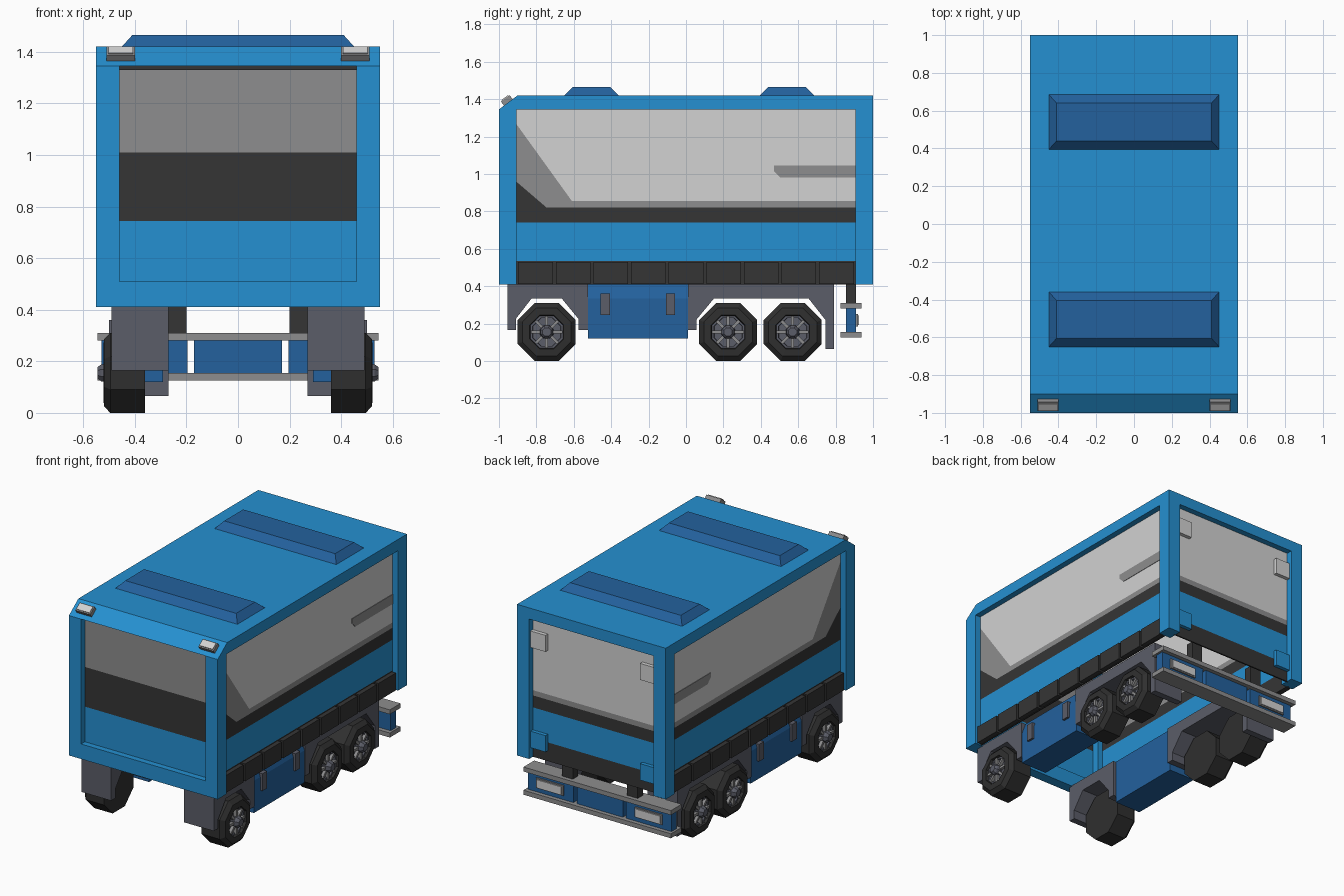
import bpy, bmesh, math
from mathutils import Matrix, Vector

if "Cube" in bpy.data.objects:
    bpy.data.objects.remove(bpy.data.objects["Cube"])


def material(name, rgb):
    m = bpy.data.materials.new(name)
    lin = [(c / 255 / 12.92) if c < 11 else ((c / 255 + 0.055) / 1.055) ** 2.4 for c in rgb]
    m.diffuse_color = (*lin, 1)
    m.use_nodes = True
    m.node_tree.nodes["Principled BSDF"].inputs["Base Color"].default_value = m.diffuse_color
    return m


BLUE = material("bright blue", (37, 144, 209))
NAVY = material("deep blue", (35, 97, 157))
LIGHT = material("light grey", (210, 210, 210))
MID = material("mid grey", (141, 141, 142))
DARK = material("charcoal", (53, 53, 53))
TYRE = material("tyre black", (47, 47, 47))
SLATE = material("slate grey", (91, 93, 104))


def finish(name, bm, mat):
    bmesh.ops.recalc_face_normals(bm, faces=bm.faces)
    me = bpy.data.meshes.new(name)
    bm.to_mesh(me)
    bm.free()
    me.materials.append(mat)
    ob = bpy.data.objects.new(name, me)
    bpy.context.collection.objects.link(ob)
    return ob


def prism(name, pts, axis, a, b, mat):
    """Extrude a profile from a to b: axis x takes (y,z), y takes (x,z)."""
    bm = bmesh.new()

    def put(p, t):
        return (t, p[0], p[1]) if axis == 'x' else (p[0], t, p[1])
    lo = [bm.verts.new(put(p, a)) for p in pts]
    hi = [bm.verts.new(put(p, b)) for p in pts]
    bm.faces.new(lo)
    bm.faces.new(hi)
    for i in range(len(pts)):
        j = (i + 1) % len(pts)
        bm.faces.new((lo[i], lo[j], hi[j], hi[i]))
    return finish(name, bm, mat)


def box(name, x0, x1, y0, y1, z0, z1, mat):
    return prism(name, [(y0, z0), (y1, z0), (y1, z1), (y0, z1)], 'x', x0, x1, mat)


def lathe(name, prof, y, z, s, mat, n=8):
    """Spin an (x, radius) outline round a wheel axle; the outline is closed at both ends."""
    bm = bmesh.new()
    rings = []
    for x, r in prof:
        rings.append([bm.verts.new((s * x, y + r * math.cos((k + .5) * math.tau / n),
                                    z + r * math.sin((k + .5) * math.tau / n))) for k in range(n)])
    for p, q in zip(rings, rings[1:]):
        for k in range(n):
            j = (k + 1) % n
            bm.faces.new((p[k], p[j], q[j], q[k]))
    bm.faces.new(rings[0])
    bm.faces.new(rings[-1])
    return finish(name, bm, mat)


# roof with sloped front edge
prism("roof", [(-1, 1.345), (-.9, 1.42), (1, 1.42), (1, 1.345)], 'x', -.55, .55, BLUE)

# raised roof hatches
for y in (-.505, .54):
    bm = bmesh.new()
    bmesh.ops.create_cube(bm, size=1)
    for v in bm.verts:
        top = v.co.z > 0
        v.co = (math.copysign(.41 if top else .455, v.co.x),
                y + math.copysign(.1 if top else .15, v.co.y), 1.465 if top else 1.415)
    finish("roof_hatch", bm, NAVY)

# front sill and wall panels
box("front_sill", -.46, .46, -1, -.93, .41, .51, BLUE)
for name, z0, z1, mat in (("front_lower", .49, .745, BLUE), ("front_band", .745, 1.01, DARK),
                          ("front_window", 1.01, 1.345, MID)):
    box(name, -.47, .47, -.96, -.95, z0, z1, mat)
box("front_top_trim", -.46, .46, -.966, -.958, 1.33, 1.345, DARK)

# rear wall panels
for name, z0, z1, mat in (("rear_skirt", .41, .535, DARK), ("rear_lower", .535, .74, BLUE),
                          ("rear_band", .74, .82, DARK), ("rear_trim", .82, .855, MID),
                          ("rear_window", .855, 1.345, LIGHT)):
    box(name, -.47, .47, .95, .96, z0, z1, mat)

# arch outlines of the mudguards
front_guard = [(-.955, .415), (-.955, .165), (-.91, .165), (-.91, .225), (-.825, .335),
               (-.665, .335), (-.575, .225), (-.575, .165), (-.525, .165), (-.525, .415)]
rear_guard = [(.01, .415), (.01, .165), (.055, .165), (.055, .22), (.15, .335),
              (.655, .335), (.745, .22), (.745, .065), (.79, .065), (.79, .415)]

for s in (-1, 1):
    # corner posts
    for y0, y1 in ((-1, -.905), (.905, 1)):
        box("corner_post", s * .46, s * .55, y0, y1, .41, 1.345, BLUE)

    # side wall: coloured areas meet edge to edge
    L, R = -.92, .92
    side = {
        "side_skirt": ([(L, .41), (R, .41), (R, .535), (L, .535)], DARK),
        "side_lower": ([(L, .535), (R, .535), (R, .74), (L, .74)], BLUE),
        "side_band": ([(L, .74), (R, .74), (R, .82), (-.745, .82), (L, .97)], DARK),
        "side_trim": ([(L, .97), (-.745, .82), (R, .82), (R, .855), (-.61, .855), (L, 1.285)], MID),
        "side_window": ([(L, 1.285), (-.61, .855), (R, .855), (R, 1.345), (L, 1.345)], LIGHT),
    }
    for name, (pts, mat) in side.items():
        prism(name, pts, 'x', s * .5, s * .51, mat)
    prism("side_stripe", [(.47, 1.045), (.47, 1.015), (.505, .98), (.905, .98), (.905, 1.045)],
          'x', s * .508, s * .513, MID)

    # row of bumper blocks along the lower side
    pitch = 1.81 / 9
    for i in range(9):
        y = -.905 + i * pitch
        box("side_block", s * .505, s * .54, y + .008, y + pitch - .008, .412, .528, DARK)

    # rear door hinges
    box("upper_hinge", s * .35, s * .46, .955, .985, 1.15, 1.26, LIGHT)
    box("lower_hinge", s * .35, s * .46, .955, .985, .48, .59, BLUE)

    # roof lamps lying on the slope
    for name, w, l, t, h, mat in (("lamp_case", .11, .058, .03, .012, MID),
                                  ("lamp_lens", .095, .042, .02, .022, LIGHT)):
        bm = bmesh.new()
        rot = Matrix.Rotation(math.atan2(.075, .1), 4, 'X')
        centre = Vector((s * .455, -.955, 1.379)) + rot @ Vector((0, .006, h))
        bmesh.ops.create_cube(bm, size=1, matrix=Matrix.Translation(centre) @ rot
                              @ Matrix.Diagonal((w, l, t, 1)))
        finish(name, bm, mat)

    # mudguards
    prism("front_mudguard", front_guard, 'x', s * .27, s * .49, SLATE)
    prism("rear_mudguard", rear_guard, 'x', s * .27, s * .49, SLATE)

    # side tank with slanted top, and its straps
    prism("side_tank", [(s * .29, .12), (s * .485, .12), (s * .485, .335), (s * .455, .415),
                        (s * .29, .415)], 'y', -.525, .01, NAVY)
    for y in (-.432, -.083):
        box("tank_strap", s * .45, s * .5, y - .025, y + .025, .245, .36, SLATE)

    # wheels
    for y in (-.745, .225, .57):
        z = .155
        lathe("tyre", [(.36, .168), (.495, .168), (.52, .14), (.522, .098), (.49, .09)], y, z, s, TYRE)
        lathe("rim", [(.48, .094), (.505, .094), (.505, .082), (.495, .08)], y, z, s, SLATE)
        lathe("hub", [(.48, .04), (.53, .036), (.545, .024)], y, z, s, SLATE)
        bm = bmesh.new()
        for k in range(8):
            m = (Matrix.Translation((s * .503, y, z)) @ Matrix.Rotation(k * math.tau / 8, 4, 'X')
                 @ Matrix.Translation((0, .06, 0)) @ Matrix.Diagonal((.024, .05, .016, 1)))
            bmesh.ops.create_cube(bm, size=1, matrix=m)
        finish("spokes", bm, MID)

    # rear bumper side parts
    box("bumper_bracket", s * .2, s * .28, .855, .91, .3, .45, DARK)
    box("bumper_side_plate", s * .195, s * .53, .855, .91, .15, .285, NAVY)
    box("rear_lamp_case", s * .265, s * .465, .905, .92, .185, .252, MID)
    box("rear_lamp", s * .275, s * .455, .915, .926, .193, .244, LIGHT)

# rear bumper rails and middle plate
box("bumper_middle_plate", -.17, .17, .855, .91, .15, .285, NAVY)
for z0 in (.125, .28):
    box("bumper_rail", -.545, .545, .825, .938, z0, z0 + .03, MID)
